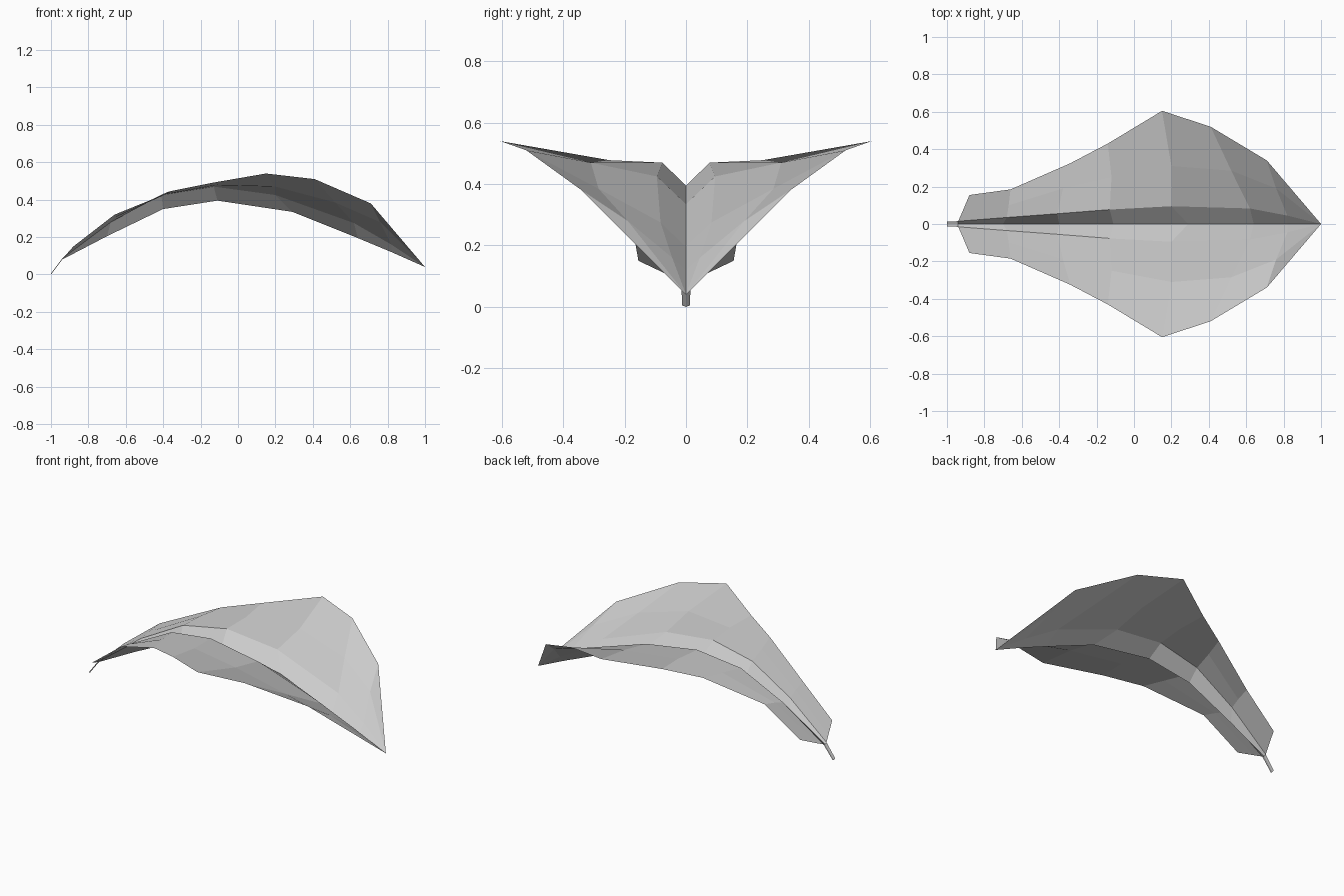
import bpy
import bmesh

default_cube = bpy.data.objects.get("Cube")
if default_cube:
    bpy.data.objects.remove(default_cube, do_unlink=True)


def make_material(name, colour):
    material = bpy.data.materials.new(name)
    material.use_nodes = True
    material.diffuse_color = colour
    material.node_tree.nodes["Principled BSDF"].inputs["Base Color"].default_value = colour
    return material


pale_grey = make_material("pale grey", (0.6, 0.6, 0.6, 1))


def loft_half(name, lines):
    """Skin neighbouring lengthwise lines of equal length, then mirror across y."""
    bm = bmesh.new()
    rows = [[bm.verts.new(point) for point in line] for line in lines]
    for inner, outer in zip(rows, rows[1:]):
        for i in range(len(inner) - 1):
            bm.faces.new((inner[i], inner[i + 1], outer[i + 1], outer[i]))
    # Merge the shared tip and settle the sheet direction
    bmesh.ops.remove_doubles(bm, verts=bm.verts, dist=0.001)
    bm.normal_update()
    for face in bm.faces:
        if face.normal.z < 0:
            face.normal_flip()
    mesh = bpy.data.meshes.new(name)
    bm.to_mesh(mesh)
    bm.free()
    obj = bpy.data.objects.new(name, mesh)
    bpy.context.collection.objects.link(obj)
    mesh.materials.append(pale_grey)
    mirror = obj.modifiers.new("Mirror", "MIRROR")
    mirror.use_axis = (False, True, False)
    mirror.use_clip = True
    return obj


# Leaf blade: lines running from stem to tip
tip = (1, 0, .04)
keel = [(-.94, 0, .08), (-.7, 0, .205), (-.4, 0, .35), (-.11, 0, .395),
        (.29, 0, .335), (.64, 0, .195), (.82, 0, .12), tip]
rib = [(-.94, .015, .085), (-.68, .035, .28), (-.41, .055, .425), (-.13, .077, .47),
       (.2, .095, .425), (.62, .083, .275), (.82, .045, .16), tip]
middle = [(-.92, .06, .105), (-.67, .1, .3), (-.38, .19, .44), (-.12, .25, .478),
          (.2, .31, .47), (.52, .285, .385), (.76, .19, .28), tip]
edge = [(-.88, .155, .15), (-.66, .185, .32), (-.34, .325, .45), (-.14, .43, .49),
        (.15, .605, .54), (.41, .52, .51), (.71, .34, .38), tip]
loft_half("leaf_blade", [keel, rib, middle, edge])

# Stem: a narrow strip below the blade
loft_half("leaf_stem", [[(-1, 0, 0), keel[0]], [(-1, .013, .005), rib[0]]])
